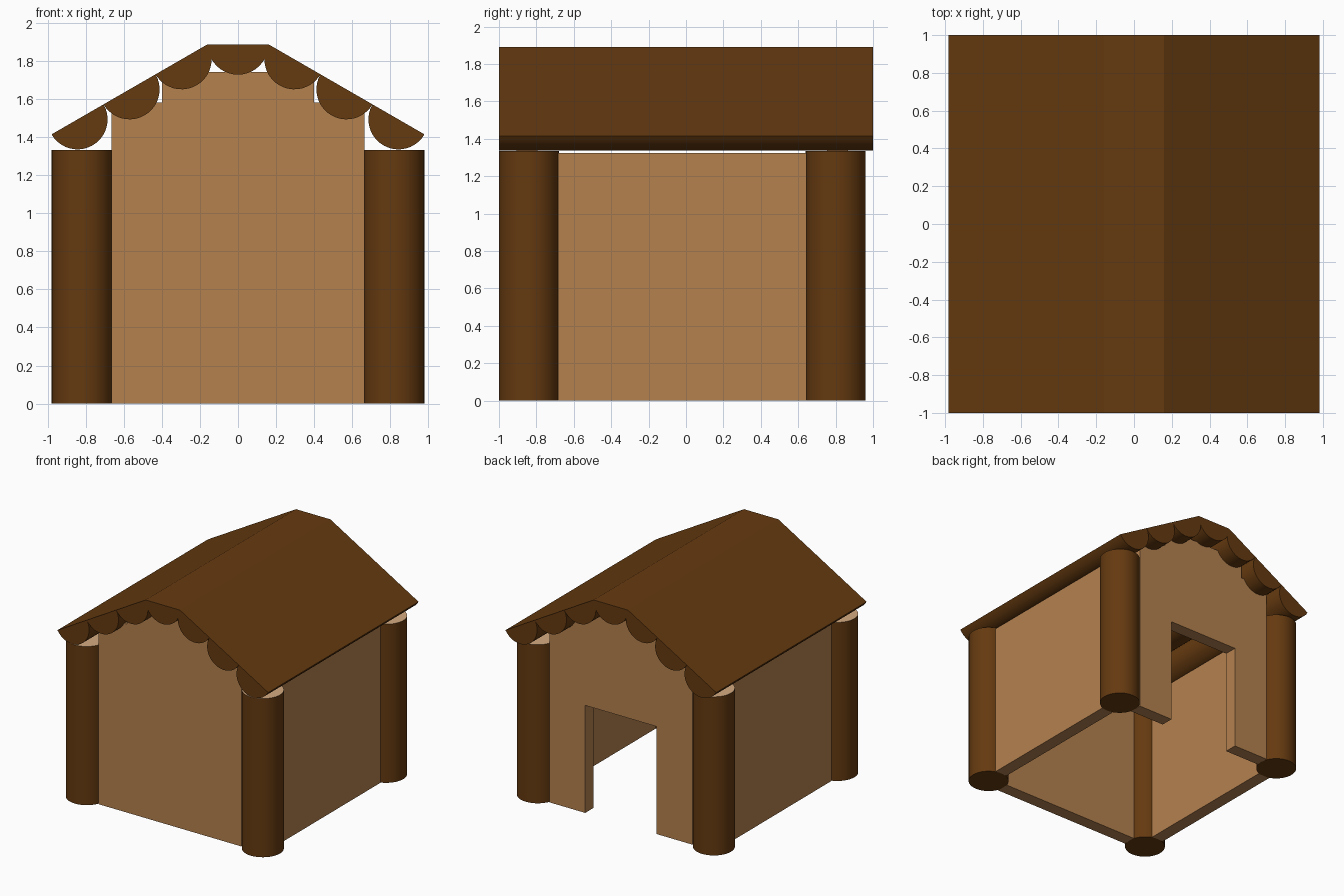
import bpy, bmesh, math
from mathutils import Vector

if "Cube" in bpy.data.objects:
    bpy.data.objects.remove(bpy.data.objects["Cube"])


def material(name, color):
    m = bpy.data.materials.new(name)
    m.diffuse_color = (*color, 1)
    m.use_nodes = True
    m.node_tree.nodes["Principled BSDF"].inputs["Base Color"].default_value = m.diffuse_color
    return m


LOG = material("log_brown", (0.13, 0.042, 0.005))
WALL = material("wall_tan", (0.46, 0.22, 0.078))
CUT = material("cut_wood", (0.67, 0.41, 0.22))


def extrude(name, points, axis, start, end, mats, smooth=False):
    """Extrude a 2D outline along z (points are x,y), y (x,z) or x (y,z)."""
    def place(a, b, d):
        return {"z": (a, b, d), "y": (a, d, b), "x": (d, a, b)}[axis]
    bm = bmesh.new()
    base = bm.faces.new([bm.verts.new(place(a, b, start)) for a, b in points])
    move = Vector(place(0, 0, end - start))
    new = bmesh.ops.extrude_face_region(bm, geom=[base], use_keep_orig=True)["geom"]
    bmesh.ops.translate(bm, vec=move, verts=[v for v in new if isinstance(v, bmesh.types.BMVert)])
    bmesh.ops.recalc_face_normals(bm, faces=bm.faces)
    me = bpy.data.meshes.new(name)
    if len(mats) > 1:  # second material on the upward end
        for f in bm.faces:
            f.material_index = int(f.normal.z > 0.9)
    bm.to_mesh(me)
    bm.free()
    for m in mats:
        me.materials.append(m)
    ob = bpy.data.objects.new(name, me)
    bpy.context.collection.objects.link(ob)
    if smooth:
        bpy.ops.object.select_all(action='DESELECT')
        ob.select_set(True)
        bpy.context.view_layer.objects.active = ob
        bpy.ops.object.shade_smooth_by_angle(angle=math.radians(35))
    return ob


def arc(cx, cy, r, start, sweep, n):
    return [(cx + r * math.cos(start + sweep * i / n), cy + r * math.sin(start + sweep * i / n))
            for i in range(n + 1)]


# Corner log posts
R = 0.16
for end, y in (("front", -0.84), ("back", 0.80)):
    for side, x in (("left", -0.82), ("right", 0.82)):
        extrude(f"{end}_{side}_post", arc(x, y, R, 0, math.tau, 40)[:-1], "z", 0, 1.335, [LOG, CUT], True)

# Stepped gable walls; the back one has a doorway
gable = [(0.665, 1.585), (0.4, 1.585), (0.4, 1.745),
         (-0.4, 1.745), (-0.4, 1.585), (-0.665, 1.585)]
extrude("front_wall", [(0.665, 0)] + gable + [(-0.665, 0)], "y", -0.905, -0.795, [WALL])
door = [(-0.665, 0), (-0.333, 0), (-0.333, 0.905), (0.333, 0.905), (0.333, 0), (0.665, 0)]
extrude("back_wall", gable + door, "y", 0.755, 0.865, [WALL])

# Side walls
for side, s in (("left", -1), ("right", 1)):
    extrude(f"{side}_wall", [(-0.685, 0), (0.645, 0), (0.645, 1.325), (-0.685, 1.325)],
            "x", s * 0.765, s * 0.875, [WALL])

# Half-log roof: one ridge log and three down each slope
extrude("ridge_log", arc(0, 1.89, R, math.pi, math.pi, 20), "y", -1, 1, [LOG], True)
slope = math.radians(30)
r = 0.158
for side, s in (("left", -1), ("right", 1)):
    for i in range(3):
        d = (2 * i + 1) * r
        cx = s * (R + d * math.cos(slope))
        cz = 1.89 - d * math.sin(slope)
        extrude(f"{side}_roof_log_{i + 1}", arc(cx, cz, r, math.pi - s * slope, math.pi, 20),
                "y", -1, 1, [LOG], True)
